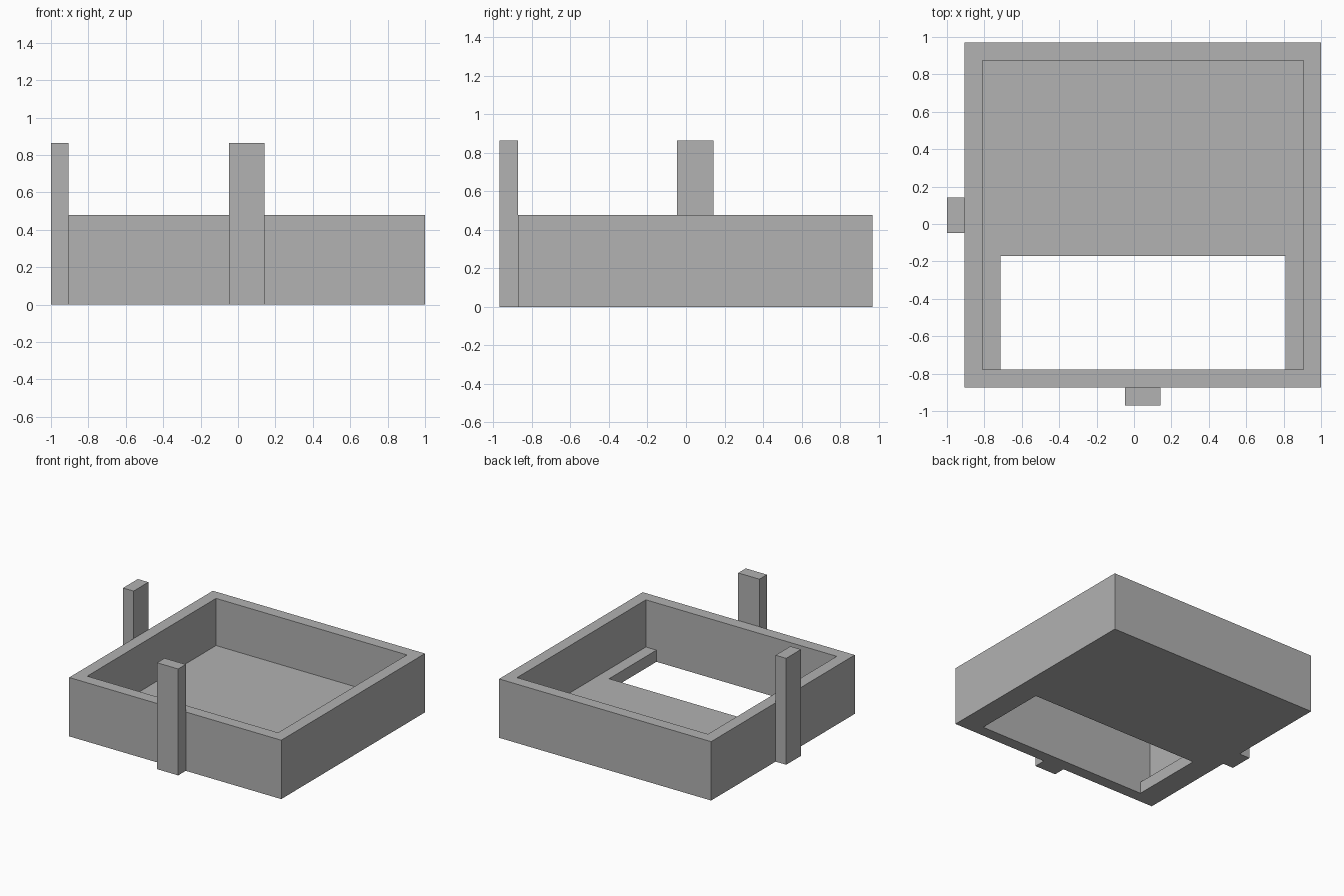
import bpy
import bmesh

if "Cube" in bpy.data.objects:
    bpy.data.objects.remove(bpy.data.objects["Cube"])

grey = bpy.data.materials.new("plain grey")
grey.diffuse_color = (0.445, 0.445, 0.445, 1.0)
grey.use_nodes = True
grey.node_tree.nodes["Principled BSDF"].inputs["Base Color"].default_value = grey.diffuse_color


def box(name, lo, hi):
    """Axis-aligned box between two corners."""
    bm = bmesh.new()
    bmesh.ops.create_cube(bm, size=1.0)
    for v in bm.verts:
        v.co = [hi[i] if v.co[i] > 0 else lo[i] for i in range(3)]
    mesh = bpy.data.meshes.new(name)
    bm.to_mesh(mesh)
    bm.free()
    mesh.materials.append(grey)
    ob = bpy.data.objects.new(name, mesh)
    bpy.context.collection.objects.link(ob)
    return ob


def cut(target, cutter):
    """Subtract the cutter from the target and hide it."""
    mod = target.modifiers.new(cutter.name, 'BOOLEAN')
    mod.operation = 'DIFFERENCE'
    mod.solver = 'EXACT'
    mod.object = cutter
    cutter.hide_render = True
    cutter.hide_set(True)


WALL = 0.095      # wall and floor thickness
RIM = 0.478       # tray height
POST = 0.864      # post height
X0, X1 = -0.905, 1.0
Y0, Y1 = -0.873, 0.97

# Open tray: hollow interior, plus a rectangular opening in the floor at the front
tray = box("tray", (X0, Y0, 0), (X1, Y1, RIM))
cut(tray, box("cavity_cutter", (X0 + WALL, Y0 + WALL, WALL),
              (X1 - WALL, Y1 - WALL, RIM + 0.2)))
cut(tray, box("floor_opening_cutter", (X0 + 2 * WALL, Y0 + WALL, -0.2),
              (X1 - 2 * WALL, -0.17, 0.3)))

# Upright posts against the outside of the front and left walls
box("front_post", (-0.048, -0.97, 0), (0.142, Y0, POST))
box("left_post", (-1.0, -0.047, 0), (X0, 0.143, POST))
